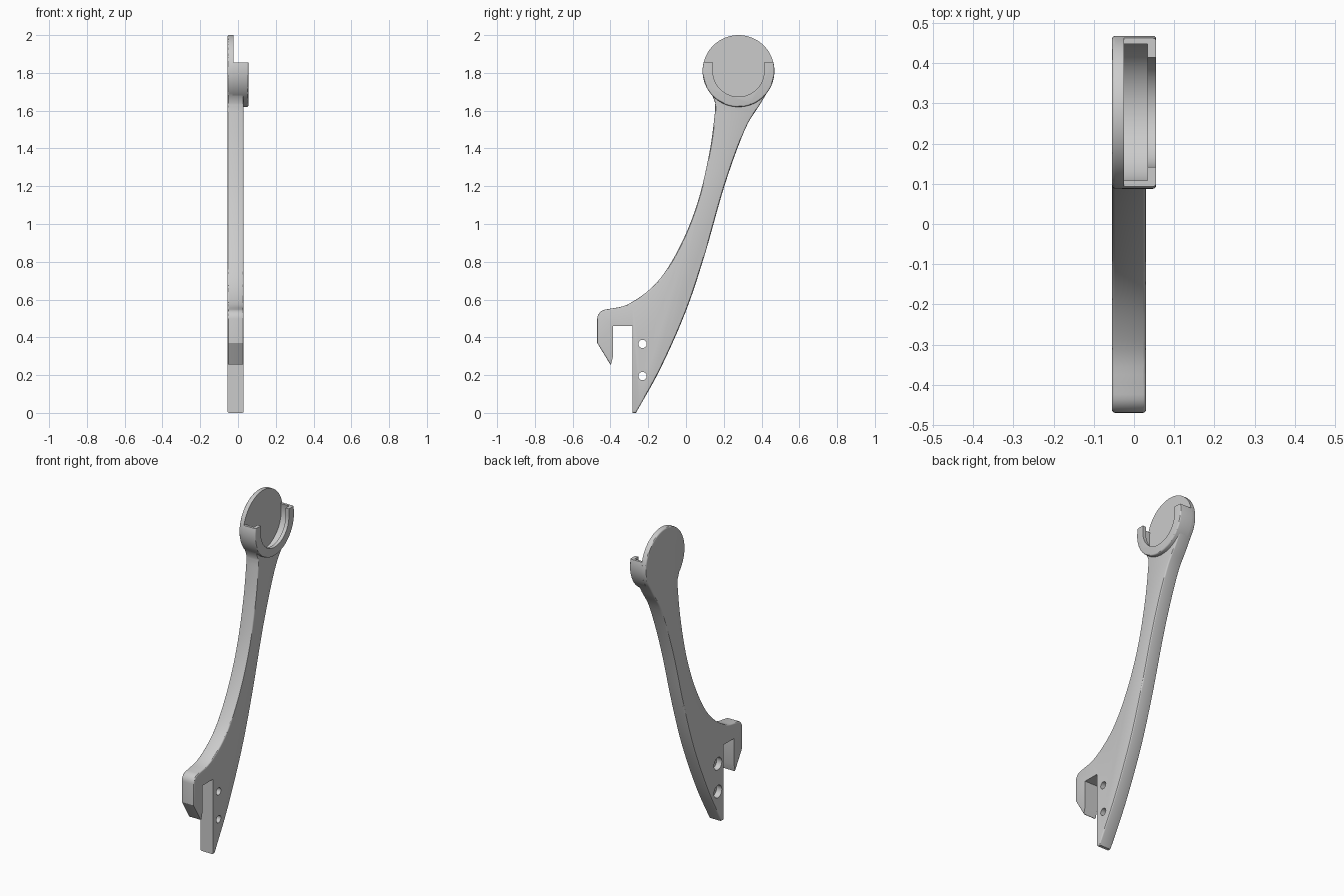
import bpy, bmesh, math
from mathutils import Vector

cube = bpy.data.objects.get("Cube")
if cube:
    bpy.data.objects.remove(cube, do_unlink=True)

grey = bpy.data.materials.new("plain grey")
grey.use_nodes = True
COLOUR = (0.6, 0.6, 0.6, 1)
grey.diffuse_color = COLOUR
grey.node_tree.nodes["Principled BSDF"].inputs["Base Color"].default_value = COLOUR

CY, CZ, R = 0.278, 1.81, 0.19      # centre and radius of the round head
BACK, FACE, LIP = -0.055, 0.03, 0.055
RIM_TOP = 1.855


def arc(r, a0, a1, n, cy=CY, cz=CZ):
    angles = [math.radians(a0 + (a1 - a0) * i / n) for i in range(n + 1)]
    return [(cy + r * math.cos(a), cz + r * math.sin(a)) for a in angles]


def spline(pts, steps=5):
    """Smooth curve through the points."""
    p = [Vector(q) for q in pts]
    p = [2 * p[0] - p[1]] + p + [2 * p[-1] - p[-2]]
    out = []
    for a, b, c, d in zip(p, p[1:], p[2:], p[3:]):
        for i in range(steps):
            t = i / steps
            q = (2 * b + (c - a) * t + (2 * a - 5 * b + 4 * c - d) * t ** 2
                 + (3 * b - a - 3 * c + d) * t ** 3) / 2
            out.append(tuple(q))
    return out + [tuple(pts[-1])]


def prism(name, pts, x0, x1, round_at=(), width=0.008):
    """Extrude a side profile across x, rounding the rims at the given x values."""
    bm = bmesh.new()
    face = bm.faces.new([bm.verts.new((x0, y, z)) for y, z in pts])
    new = bmesh.ops.extrude_face_region(bm, geom=[face])["geom"]
    for v in new:
        if isinstance(v, bmesh.types.BMVert):
            v.co.x = x1
    bmesh.ops.recalc_face_normals(bm, faces=bm.faces)
    rims = [e for e in bm.edges
            if any(all(abs(v.co.x - x) < 1e-5 for v in e.verts) for x in round_at)]
    if rims:
        bmesh.ops.bevel(bm, geom=rims, offset=width, segments=3, profile=0.5,
                        affect='EDGES', clamp_overlap=False)
    mesh = bpy.data.meshes.new(name)
    bm.to_mesh(mesh)
    bm.free()
    obj = bpy.data.objects.new(name, mesh)
    bpy.context.collection.objects.link(obj)
    mesh.materials.append(grey)
    return obj


def activate(obj):
    bpy.ops.object.select_all(action='DESELECT')
    obj.select_set(True)
    bpy.context.view_layer.objects.active = obj


def cut(obj, pts, x0, x1):
    cutter = prism("cutter", pts, x0, x1)
    cutter.hide_render = True
    activate(obj)
    mod = obj.modifiers.new("cut", 'BOOLEAN')
    mod.operation, mod.solver, mod.object = 'DIFFERENCE', 'EXACT', cutter
    bpy.ops.object.modifier_apply(modifier=mod.name)
    bpy.data.objects.remove(cutter, do_unlink=True)


def smooth(obj):
    activate(obj)
    bpy.ops.object.shade_smooth_by_angle(angle=math.radians(30))


def box(y0, y1, z0, z1):
    return [(y0, z0), (y1, z0), (y1, z1), (y0, z1)]


# Arm: curved back edge, round head, curved front edge, rounded hook shoulder
back_edge = spline([(-0.265, 0), (-0.135, 0.235), (0, 0.54), (0.1, 0.84),
                    (0.206, 1.21), (0.312, 1.50), (0.39, 1.63)])
head = arc(R, -38, 223, 60)
front_edge = spline([(0.155, 1.64), (0.152, 1.58), (0.127, 1.395), (0.074, 1.157),
                     (0, 0.95), (-0.095, 0.77), (-0.19, 0.655), (-0.312, 0.573),
                     (-0.415, 0.549)])
shoulder = arc(0.05, 95, 180, 6, -0.42, 0.498)
foot = [(-0.47, 0.37), (-0.318, 0.12), (-0.318, 0)]
arm = prism("arm", back_edge + head + front_edge + shoulder + foot,
            BACK, FACE, (BACK, FACE))

# Notch between the hook and the foot
cut(arm, [(-0.386, 0.46), (-0.283, 0.46), (-0.283, -0.1), (-0.5, -0.1),
          (-0.5, 0.255), (-0.397, 0.255), (-0.386, 0.3)], -0.2, 0.2)

# Screw holes, wider on the far side
for z in (0.195, 0.365):
    cut(arm, arc(0.022, 0, 345, 23, -0.23, z), -0.2, 0.2)
    cut(arm, arc(0.038, 0, 345, 23, -0.23, z), -0.2, -0.02)

# Head is thinned to a disc above the rim and hollowed inside
cut(arm, box(0, 0.6, RIM_TOP, 2.2), -0.025, 0.2)
cut(arm, arc(R - 0.012, 0, 355, 71), -0.025, 0.2)
smooth(arm)

# Cup: half-round wall with an inward lip and a U-shaped opening
cup = prism("cup", arc(R + 0.0003, 0, 355, 71), -0.03, LIP, (LIP,))
cut(cup, arc(R - 0.014, 0, 355, 71), -0.2, 0.033)
cut(cup, arc(0.136, 180, 360, 36) + [(CY + 0.136, 2.1), (CY - 0.136, 2.1)], 0, 0.2)
cut(cup, box(0, 0.6, RIM_TOP, 2.2), -0.2, 0.2)
smooth(cup)
